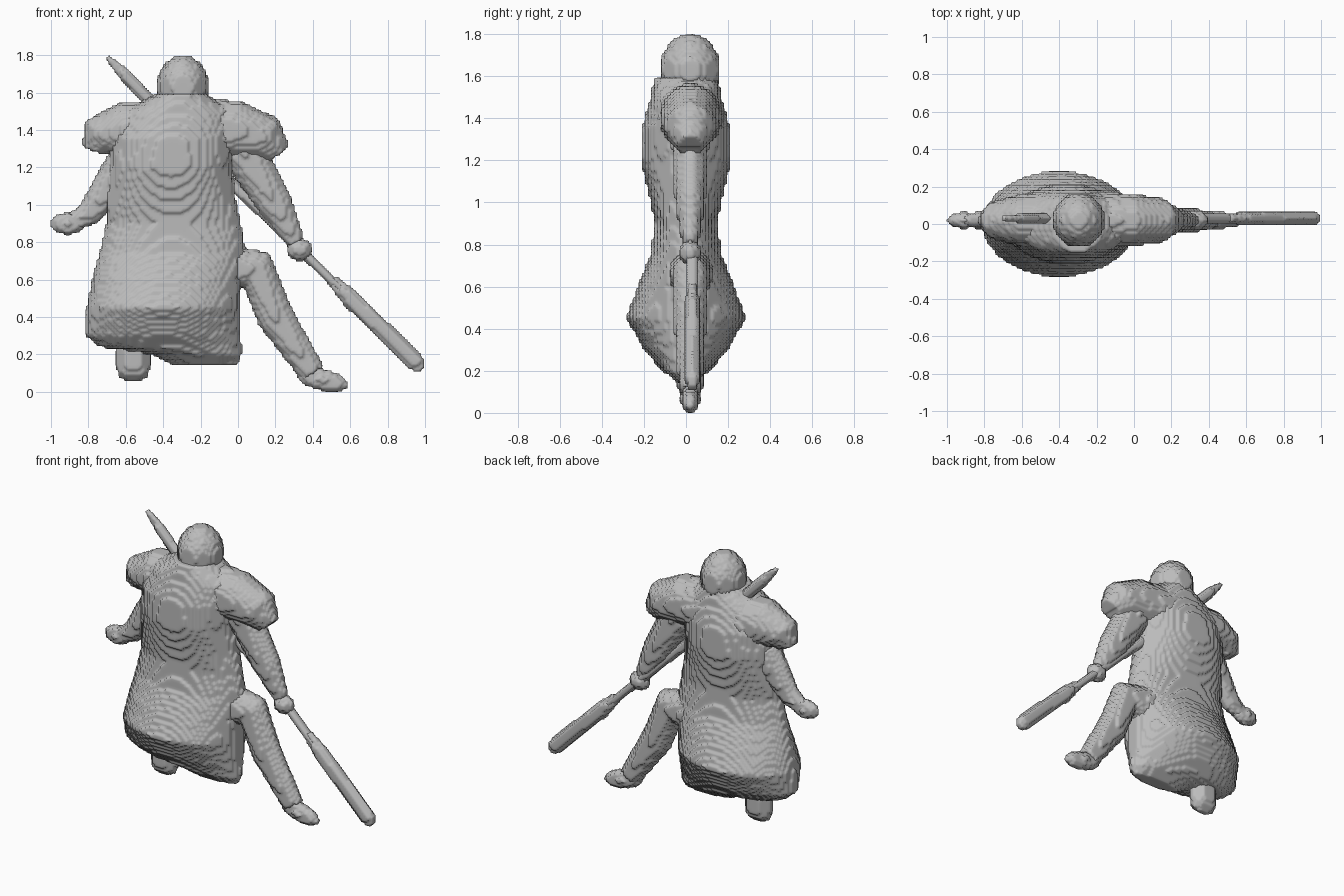
import bpy
import bmesh
import math
from mathutils import Vector

if "Cube" in bpy.data.objects:
    bpy.data.objects.remove(bpy.data.objects["Cube"], do_unlink=True)

# One stone grey for the whole figure
stone = bpy.data.materials.new("stone_grey")
stone.use_nodes = True
stone.diffuse_color = (0.5, 0.5, 0.5, 1)
shader = stone.node_tree.nodes["Principled BSDF"]
shader.inputs["Base Color"].default_value = stone.diffuse_color

SIDES = 40


def carve(name, rings, cell):
    """Bridge rings of points into a closed part, then cut it into fine steps."""
    bm = bmesh.new()
    loops = [[bm.verts.new(point) for point in ring] for ring in rings]
    for lower, upper in zip(loops, loops[1:]):
        for i in range(SIDES):
            j = (i + 1) % SIDES
            bm.faces.new((lower[i], lower[j], upper[j], upper[i]))
    bm.faces.new(reversed(loops[0]))
    bm.faces.new(loops[-1])
    bmesh.ops.recalc_face_normals(bm, faces=bm.faces)
    mesh = bpy.data.meshes.new(name)
    bm.to_mesh(mesh)
    bm.free()
    mesh.materials.append(stone)
    part = bpy.data.objects.new(name, mesh)
    bpy.context.collection.objects.link(part)

    # Same step size on every part, whatever its extent
    columns = zip(*(vert.co for vert in mesh.vertices))
    size = max(max(column) - min(column) for column in columns)
    steps = part.modifiers.new("steps", 'REMESH')
    steps.mode = 'BLOCKS'
    steps.octree_depth = math.ceil(math.log2(size / (0.98 * cell)))
    steps.scale = size / (cell * 2 ** steps.octree_depth)
    steps.use_remove_disconnected = False
    steps.use_smooth_shade = True
    soften = part.modifiers.new("soften", 'SMOOTH')
    soften.factor = 0.5
    soften.iterations = 3


def circle():
    """Cosine and sine pairs once around."""
    angles = [math.tau * i / SIDES for i in range(SIDES)]
    return [(math.cos(angle), math.sin(angle)) for angle in angles]


def stack(name, *sections):
    """Level ellipses given as height, x centre, half width and half depth."""
    rings = [[(x + width * c, depth * s, z) for c, s in circle()]
             for z, x, width, depth in sections]
    carve(name, rings, cell=0.0145)


def cushion(name, x, z, width, height, depth, square=2, lean=0, y=0.02):
    """Inflated rounded outline; width, height and depth are half sizes."""
    def bulge(value):
        return math.copysign(abs(value) ** (2 / square), value)

    rings = []
    layers = 12
    for layer in range(-layers, layers + 1):
        tilt = math.radians(86) * layer / layers
        ring = []
        for c, s in circle():
            across = width * bulge(c) * math.cos(tilt)
            up = height * bulge(s) * math.cos(tilt) + lean * across
            ring.append((x + across, y + depth * math.sin(tilt), z + up))
        rings.append(ring)
    carve(name, rings, cell=0.0145)


def limb(name, *path, flatness=0.75, y=0.02, cell=0.0145):
    """Tapered tube through points given as x, z and radius."""
    centres = [Vector((x, y, z)) for x, z, radius in path]
    last = len(path) - 1
    rings = []
    for i, centre in enumerate(centres):
        before, after = centres[max(i - 1, 0)], centres[min(i + 1, last)]
        along = (after - before).normalized()
        across = Vector((along.z, 0, -along.x)) * path[i][-1]
        inward = Vector((0, flatness, 0)) * path[i][-1]
        rings.append([centre + across * c + inward * s for c, s in circle()])
    carve(name, rings, cell)


# Robed trunk from hem to neck, and the head
stack("robed_body",
      (.15, -.18, .18, .05), (.2, -.22, .24, .11), (.24, -.36, .38, .15),
      (.3, -.4, .415, .2), (.45, -.4, .41, .285), (.6, -.38, .4, .23),
      (.75, -.35, .39, .17), (.9, -.345, .36, .15), (1.05, -.36, .345, .18),
      (1.2, -.36, .33, .215), (1.35, -.35, .34, .21), (1.5, -.32, .3, .17),
      (1.6, -.3, .12, .15))
cushion("hooded_head", -.295, 1.63, .14, .17, .145)

# Shoulder guards
limb("right_shoulder_guard", (-.4, 1.38, .18), (-.62, 1.4, .15),
     (-.75, 1.36, .11), (-.78, 1.29, .06), flatness=0.9)
limb("left_shoulder_guard", (-.3, 1.4, .18), (0, 1.4, .155),
     (.15, 1.35, .13), (.22, 1.27, .07), flatness=0.9)

# Arms with fists
limb("right_arm", (-.6, 1.2, .12), (-.8, .95, .065), (-.9, .9, .05))
cushion("right_fist", -.91, .9, .09, .06, .045)
limb("left_arm", (.02, 1.3, .12), (.2, 1, .095), (.31, .8, .05))
cushion("left_fist", .33, .76, .07, .06, .05)

# Legs and feet
limb("left_leg", (-.15, .65, .16), (.1, .65, .115), (.2, .4, .1), (.4, .1, .07))
cushion("left_foot", .45, .065, .14, .06, .045, lean=-.2)
cushion("right_foot", -.56, .18, .09, .12, .07, square=4)

# Long weapon held at the side, and the hilt behind the shoulder
limb("weapon_shaft", (-.1, 1.18, .03), (.6, .5, .025),
     flatness=1, y=0.03, cell=0.011)
limb("weapon_blade", (.5, .6, .03), (.6, .5, .05), (.95, .16, .05), (.98, .12, .03),
     y=0.03)
limb("hilt", (-.7, 1.79, .015), (-.6, 1.69, .035), (-.45, 1.53, .035),
     y=0.03, cell=0.011)
